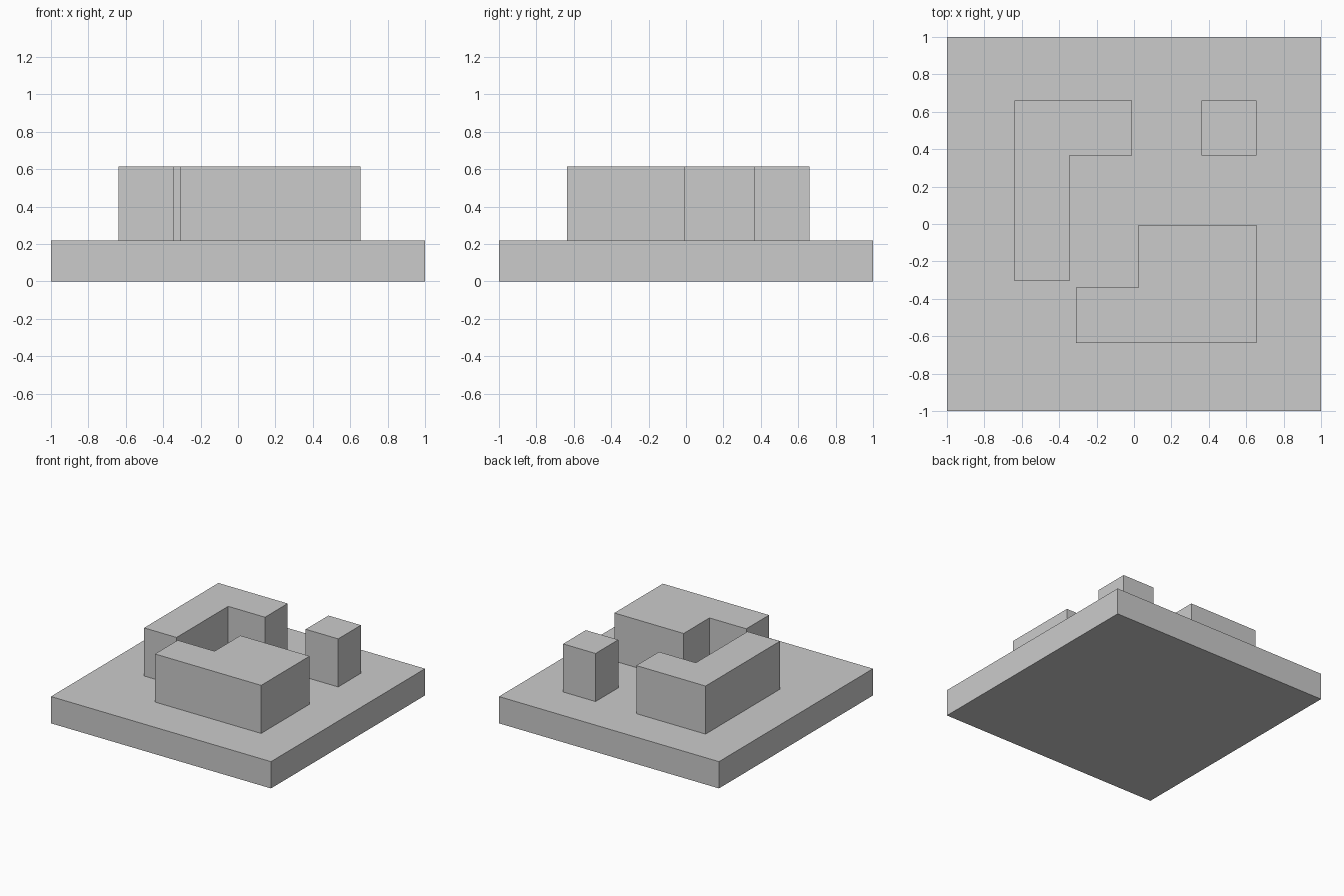
import bpy
import bmesh

cube = bpy.data.objects.get("Cube")
if cube:
    bpy.data.objects.remove(cube, do_unlink=True)

# Single plain grey
GREY = (0.6, 0.6, 0.6, 1.0)
grey = bpy.data.materials.new("light grey")
grey.use_nodes = True
grey.diffuse_color = GREY
grey.node_tree.nodes["Principled BSDF"].inputs["Base Color"].default_value = GREY


def extrude_outline(name, outline, bottom, top):
    """Raise a counter-clockwise plan outline into a solid block."""
    bm = bmesh.new()
    face = bm.faces.new([bm.verts.new((x, y, bottom)) for x, y in outline])
    result = bmesh.ops.extrude_face_region(bm, geom=[face], use_keep_orig=True)
    raised = [v for v in result["geom"] if isinstance(v, bmesh.types.BMVert)]
    bmesh.ops.translate(bm, verts=raised, vec=(0, 0, top - bottom))
    bmesh.ops.recalc_face_normals(bm, faces=bm.faces)
    mesh = bpy.data.meshes.new(name)
    bm.to_mesh(mesh)
    bm.free()
    mesh.materials.append(grey)
    obj = bpy.data.objects.new(name, mesh)
    bpy.context.collection.objects.link(obj)
    return obj


def rectangle(x0, y0, x1, y1):
    return [(x0, y0), (x1, y0), (x1, y1), (x0, y1)]


BASE_TOP = 0.22
BLOCK_TOP = 0.615

# Square base slab
extrude_outline("base_slab", rectangle(-1, -1, 1, 1), 0, BASE_TOP)

# Raised blocks standing on the slab
blocks = {
    "corner_block": [(-0.64, -0.305), (-0.345, -0.305), (-0.345, 0.365),
                     (-0.01, 0.365), (-0.01, 0.66), (-0.64, 0.66)],
    "stepped_block": [(-0.31, -0.635), (0.655, -0.635), (0.655, -0.005),
                      (0.025, -0.005), (0.025, -0.34), (-0.31, -0.34)],
    "square_block": rectangle(0.36, 0.365, 0.655, 0.66),
}
for name, outline in blocks.items():
    extrude_outline(name, outline, BASE_TOP, BLOCK_TOP)
